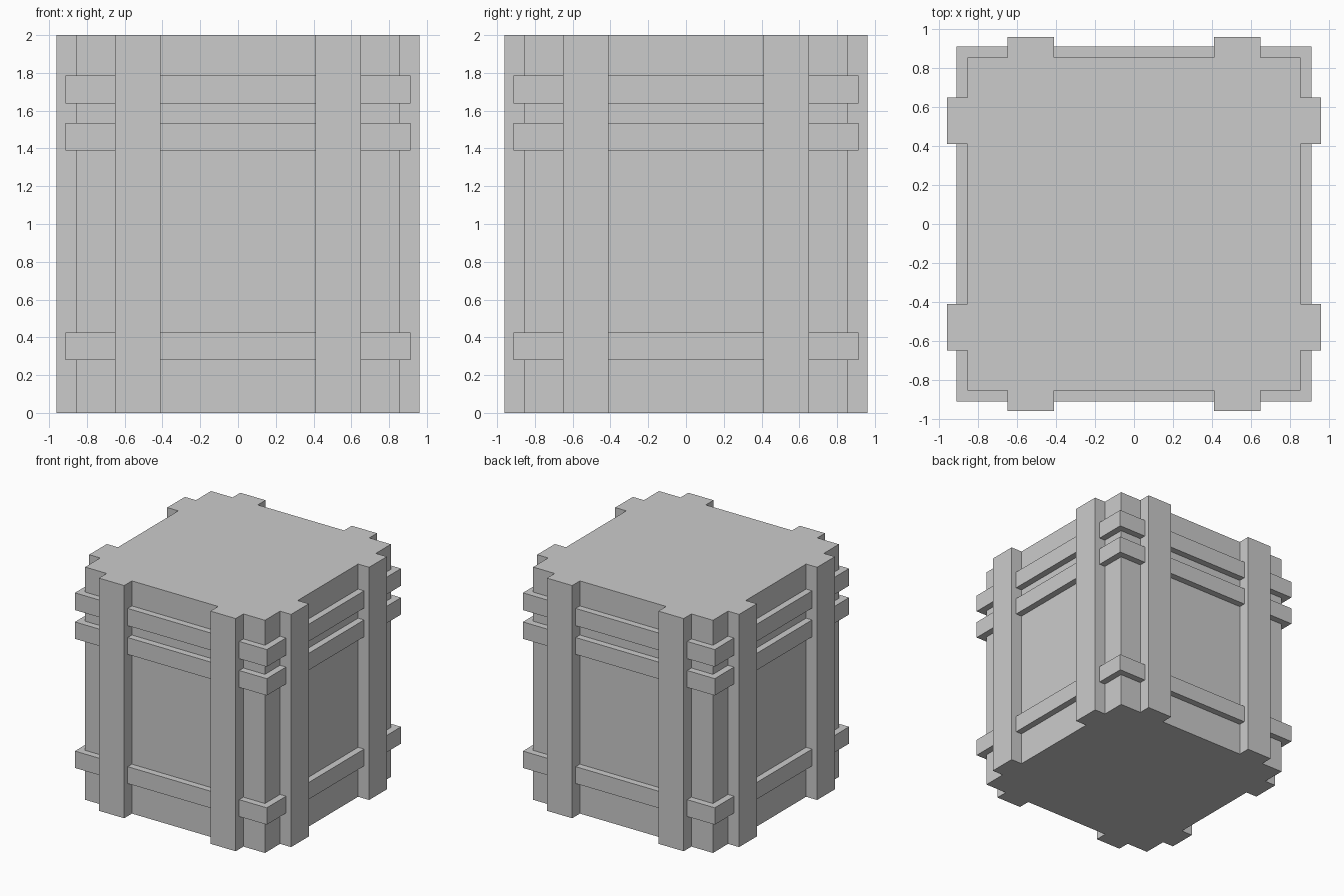
import bpy
from math import radians
from mathutils import Matrix

default = bpy.data.objects.get("Cube")
if default:
    bpy.data.objects.remove(default, do_unlink=True)

# One plain grey for the whole crate
grey = bpy.data.materials.new("plain_grey")
grey.use_nodes = True
colour = (0.6, 0.6, 0.6, 1)
grey.diffuse_color = colour
grey.node_tree.nodes["Principled BSDF"].inputs["Base Color"].default_value = colour

BODY, BAND, POST = 0.855, 0.912, 0.96   # half widths
HEIGHT = 2.0


def block(name, low, high, turn=0):
    """Box between two corners, turned about the vertical axis."""
    bpy.ops.mesh.primitive_cube_add(size=1)
    ob = bpy.context.object
    ob.name = name
    centre = [(a + b) / 2 for a, b in zip(low, high)]
    size = [b - a for a, b in zip(low, high)]
    ob.data.transform(Matrix.Rotation(radians(turn), 4, "Z")
                      @ Matrix.Translation(centre)
                      @ Matrix.Diagonal((*size, 1)))
    ob.data.materials.append(grey)
    return ob


# Crate body
block("crate_body", (-BODY, -BODY, 0), (BODY, BODY, HEIGHT))

# Horizontal bands around the body
for name, bottom, top in (("lower_band", 0.28, 0.425),
                          ("middle_band", 1.39, 1.535),
                          ("upper_band", 1.637, 1.785)):
    block(name, (-BAND, -BAND, bottom), (BAND, BAND, top))

# Two upright posts on each side
for i, side in enumerate(("front", "left", "back", "right")):
    for label, x in (("first", -0.53), ("second", 0.53)):
        block(f"{side}_{label}_post", (x - 0.12, -POST, 0),
              (x + 0.12, -BODY, HEIGHT), turn=90 * i)
